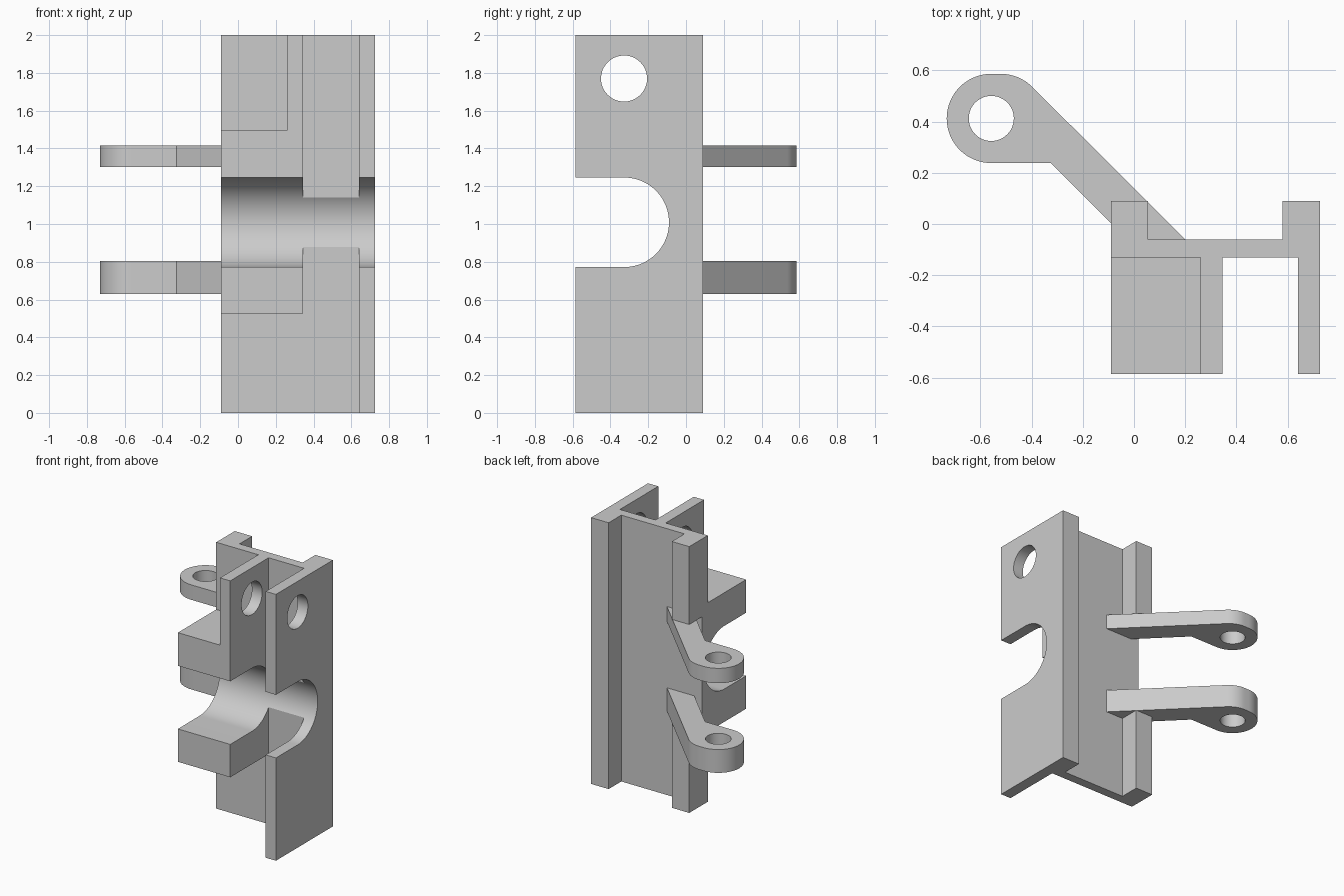
import bpy, bmesh
from math import cos, sin, radians
from mathutils import Vector

if "Cube" in bpy.data.objects:
    bpy.data.objects.remove(bpy.data.objects["Cube"], do_unlink=True)

GREY = (0.6, 0.6, 0.6, 1)
mat = bpy.data.materials.new("plain grey")
mat.use_nodes = True
mat.diffuse_color = GREY
mat.node_tree.nodes["Principled BSDF"].inputs["Base Color"].default_value = GREY


def prism(name, outline, axis, lo, hi):
    """Extrude a 2D outline along x (outline is y, z), y (x, z) or z (x, y)."""
    def place(a, b, c):
        return {"x": (c, a, b), "y": (a, c, b), "z": (a, b, c)}[axis]
    bm = bmesh.new()
    face = bm.faces.new([bm.verts.new(place(a, b, lo)) for a, b in outline])
    new = bmesh.ops.extrude_face_region(bm, geom=[face])["geom"]
    shift = Vector(place(0, 0, hi - lo))
    bmesh.ops.translate(bm, vec=shift, verts=[g for g in new if isinstance(g, bmesh.types.BMVert)])
    bmesh.ops.recalc_face_normals(bm, faces=bm.faces)
    mesh = bpy.data.meshes.new(name)
    bm.to_mesh(mesh)
    bm.free()
    mesh.materials.append(mat)
    obj = bpy.data.objects.new(name, mesh)
    bpy.context.collection.objects.link(obj)
    return obj


def arc(cx, cy, r, start, end, steps):
    angles = [radians(start + (end - start) * i / steps) for i in range(steps + 1)]
    return [(cx + r * cos(a), cy + r * sin(a)) for a in angles]


def circle(cx, cy, r, sides=48):
    return arc(cx, cy, r, 0, 360, sides)[:-1]


def activate(obj):
    bpy.ops.object.select_all(action="DESELECT")
    obj.select_set(True)
    bpy.context.view_layer.objects.active = obj


def combine(target, other, operation):
    mod = target.modifiers.new(operation, "BOOLEAN")
    mod.operation, mod.object, mod.solver = operation, other, "EXACT"
    activate(target)
    bpy.ops.object.modifier_apply(modifier=mod.name)
    bpy.data.objects.remove(other, do_unlink=True)


# Main measurements
LEFT, RIGHT, FRONT, BACK = -0.09, 0.725, -0.585, 0.09
WEB_FRONT, WEB_BACK = -0.13, -0.06
ARM_BOTTOM, ARM_TOP = 0.63, 1.415

# Channel: thin web, two rear lips and the full-height front flange
body = prism("channel_body", [
    (LEFT, WEB_FRONT), (0.64, WEB_FRONT), (0.64, FRONT), (RIGHT, FRONT),
    (RIGHT, BACK), (0.58, BACK), (0.58, WEB_BACK),
    (0.055, WEB_BACK), (0.055, BACK), (LEFT, BACK)], "z", 0, 2)

# Gap in the rear lip where the arms attach
gap = prism("lip_gap", [(-0.3, WEB_BACK), (0.3, WEB_BACK), (0.3, 0.3), (-0.3, 0.3)],
            "z", ARM_BOTTOM, ARM_TOP)
combine(body, gap, "DIFFERENCE")

# Inner flange standing on the wide clamp block
block = prism("clamp_block", [
    (LEFT, 0.525), (0.345, 0.525), (0.345, 2), (0.26, 2), (0.26, 1.495), (LEFT, 1.495)],
    "y", FRONT, WEB_FRONT)
combine(body, block, "UNION")

# Round-ended slot and pin hole across the whole width
slot = prism("slot_cutter", [(-0.8, 0.772)] + arc(-0.327, 1.009, 0.237, -90, 90, 40) + [(-0.8, 1.246)],
             "x", -0.5, 1)
combine(body, slot, "DIFFERENCE")
pin_hole = prism("pin_hole_cutter", circle(-0.328, 1.77, 0.122), "x", 0, 1)
combine(body, pin_hole, "DIFFERENCE")

# Two angled hinge arms with rounded eyes
eye = (-0.557, 0.412)
arm_outline = ([(0.2, WEB_BACK)] + arc(-0.52, eye[1], 0.174, 45, 90, 10)
               + arc(*eye, 0.174, 90, 270, 36)
               + [(-0.325, 0.238), (-0.027, WEB_BACK)])
arms = []
for name, lo, hi in (("lower_arm", ARM_BOTTOM, 0.805), ("upper_arm", 1.303, ARM_TOP)):
    arm = prism(name, arm_outline, "z", lo, hi)
    combine(arm, prism("eye_cutter", circle(*eye, 0.088), "z", lo - 0.1, hi + 0.1), "DIFFERENCE")
    arms.append(arm)

# Smooth the curved walls and keep the machined edges crisp
for obj in [body] + arms:
    activate(obj)
    bpy.ops.object.shade_smooth_by_angle(angle=radians(30))
